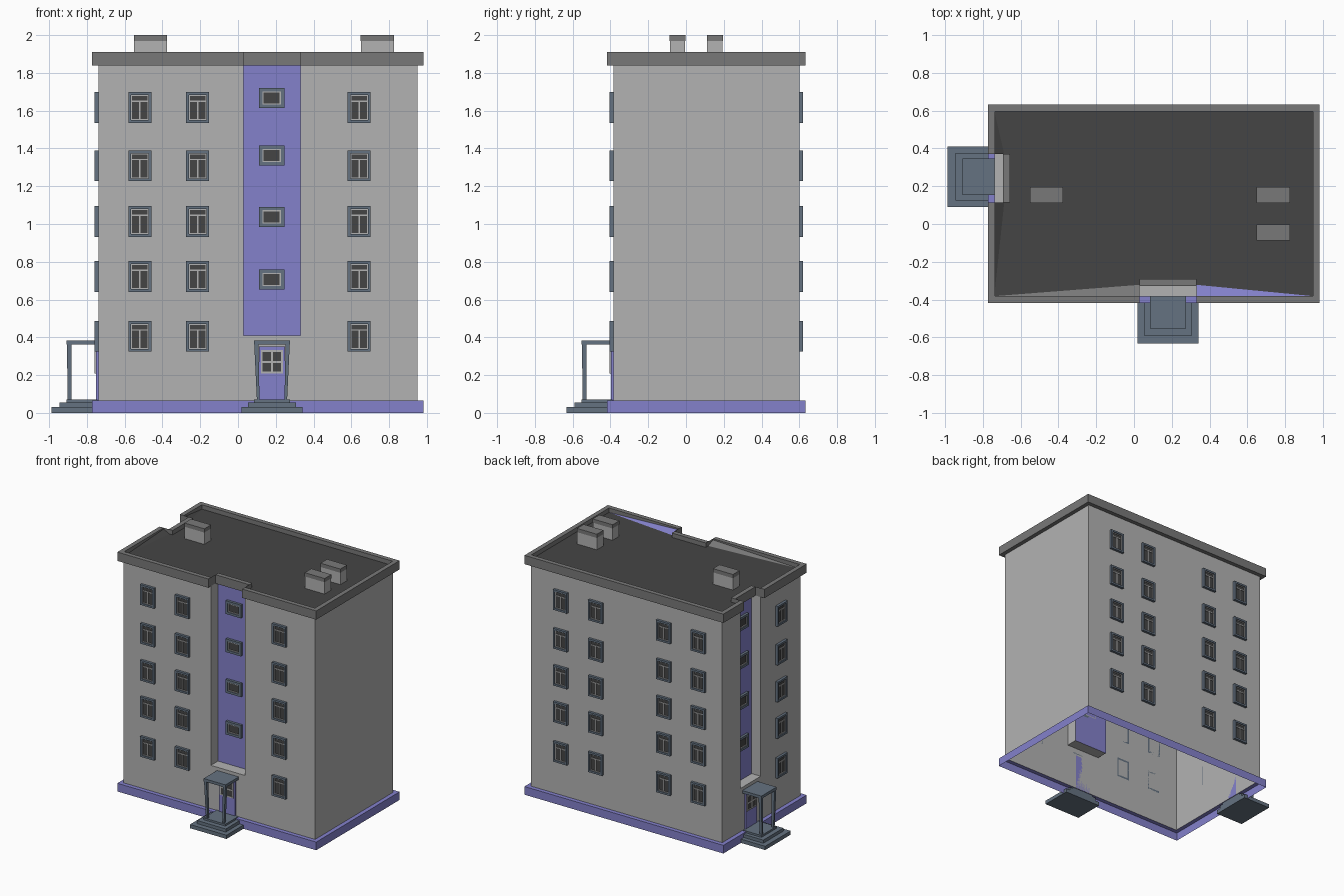
import bpy
from math import pi

if "Cube" in bpy.data.objects:
    bpy.data.objects.remove(bpy.data.objects["Cube"])


def material(name, rgb):
    m = bpy.data.materials.new(name)
    m.diffuse_color = (*rgb, 1)
    m.use_nodes = True
    m.node_tree.nodes["Principled BSDF"].inputs["Base Color"].default_value = m.diffuse_color
    return m


GREY = material("wall_grey", (0.45, 0.45, 0.45))
PURPLE = material("violet_paint", (0.23, 0.22, 0.60))
SLATE = material("slate", (0.13, 0.17, 0.22))
DARK = material("dark", (0.06, 0.06, 0.06))
MID = material("parapet_grey", (0.19, 0.19, 0.19))
MATS = [GREY, PURPLE, SLATE, DARK, MID]
G, P, S, D, M = range(5)


def make_mesh(name, verts, faces, slots):
    me = bpy.data.meshes.new(name)
    me.from_pydata(verts, [], faces)
    for m in MATS:
        me.materials.append(m)
    for poly, s in zip(me.polygons, slots):
        poly.material_index = s
    return me


def place(name, me, loc=(0, 0, 0), rot=0):
    ob = bpy.data.objects.new(name, me)
    ob.location = loc
    ob.rotation_euler = (0, 0, rot)
    bpy.context.collection.objects.link(ob)
    return ob


def loft(name, rings, slot, special=()):
    """Bridge rings of equal length; edges listed in special are violet."""
    n = len(rings[0])
    faces, slots = [], []
    for r in range(len(rings) - 1):
        for i in range(n):
            j = (i + 1) % n
            faces.append((r * n + i, r * n + j, (r + 1) * n + j, (r + 1) * n + i))
            slots.append(P if i in special else slot)
    return place(name, make_mesh(name, [v for r in rings for v in r], faces, slots))


BOX = [(0, 3, 2, 1), (4, 5, 6, 7), (0, 1, 5, 4), (1, 2, 6, 5), (2, 3, 7, 6), (3, 0, 4, 7)]


class Builder:
    """Collects boxes and frusta into one mesh."""

    def __init__(self):
        self.v, self.f, self.s = [], [], []

    def frustum(self, lo, hi, z0, z1, slot):
        b = len(self.v)
        for (x0, x1, y0, y1), z in ((lo, z0), (hi, z1)):
            self.v += [(x0, y0, z), (x1, y0, z), (x1, y1, z), (x0, y1, z)]
        self.f += [tuple(b + i for i in q) for q in BOX]
        self.s += [slot] * 6

    def box(self, x0, x1, y0, y1, z0, z1, slot):
        self.frustum((x0, x1, y0, y1), (x0, x1, y0, y1), z0, z1, slot)

    def frame(self, hx, hz, t, y0, y1, slot, cz=0):
        for a in (-hx, hx - t):
            self.box(a, a + t, y0, y1, cz - hz, cz + hz, slot)
        for a in (cz - hz, cz + hz - t):
            self.box(-hx + t, hx - t, y0, y1, a, a + t, slot)

    def mesh(self, name):
        return make_mesh(name, self.v, self.f, self.s)


def outline(z, o=0.0, notched=True):
    """Building plan with a front and a left recess, pushed out by o."""
    x0, x1, y0, y1 = -0.74 - o, 0.95 + o, -0.385 - o, 0.60 + o
    ny, nx = (-0.295 - o, -0.66 - o) if notched else (y0, x0)
    pts = [(x0, y0), (0.03, y0), (0.03, ny), (0.33, ny), (0.33, y0), (x1, y0),
           (x1, y1), (x0, y1), (x0, 0.37), (nx, 0.37), (nx, 0.115), (x0, 0.115)]
    return [(x, y, z) for x, y in pts]


def rect(z, o=0.0):
    p = outline(z, o)
    return [p[0], p[5], p[6], p[7]]


# Walls: plain ground floor, recessed stairwell strips above
loft("ground_floor_walls", [rect(0.065), rect(0.41)], G)
loft("upper_walls", [outline(0.41), outline(1.84)], G, special=(2, 9))
o41 = outline(0.41)
place("recess_ledges", make_mesh("recess_ledges", o41, [(1, 4, 3, 2), (8, 11, 10, 9)], [G, G]))

# Plinth band with open underside
loft("plinth", [rect(0, 0.033), rect(0.065, 0.033), rect(0.065)], P)

# Parapet following the recesses
loft("parapet", [outline(1.84), outline(1.84, 0.033), outline(1.91, 0.033),
                 outline(1.91, -0.003), outline(1.86, -0.003)], M)

# Roof deck with sloped slivers beside the recesses
rz, tz = 1.875, 1.90
rv = [(-0.74, -0.382, rz), (0.03, -0.322, rz), (0.33, -0.322, rz), (0.95, -0.382, rz),
      (0.95, 0.60, rz), (-0.74, 0.60, rz), (-0.687, 0.37, rz), (-0.687, 0.115, rz),
      (0.03, -0.382, tz), (0.33, -0.382, tz), (-0.737, 0.37, tz), (-0.737, 0.115, tz)]
place("roof", make_mesh("roof", rv, [tuple(range(8)), (0, 8, 1), (2, 9, 3), (5, 10, 6), (7, 11, 0)],
                        [D, M, P, D, D]))

# Chimneys
b = Builder()
b.box(-0.087, 0.087, -0.041, 0.041, 1.87, 1.97, G)
b.box(-0.088, 0.088, -0.042, 0.042, 1.97, 2.0, M)
chimney = b.mesh("chimney")
for x, y in ((-0.463, 0.153), (0.738, 0.153), (0.738, -0.045)):
    place("chimney", chimney, (x, y, 0))

# Casement window: slate surround, pale sash bars, dark panes
b = Builder()
b.frame(0.061, 0.081, 0.015, -0.02, 0, S)
b.frame(0.046, 0.066, 0.005, -0.012, 0, G)
b.box(-0.041, 0.041, -0.007, -0.002, -0.061, 0.061, D)
b.box(-0.041, 0.041, -0.012, -0.006, 0.030, 0.037, G)
b.box(-0.004, 0.004, -0.012, -0.006, -0.061, 0.030, G)
window = b.mesh("window")

# Small stairwell window
b = Builder()
b.frame(0.067, 0.053, 0.018, -0.02, 0, S)
b.frame(0.049, 0.035, 0.006, -0.014, 0, G)
b.box(-0.043, 0.043, -0.008, -0.002, -0.029, 0.029, D)
stair_window = b.mesh("stair_window")

for z in (0.405, 0.722, 1.013, 1.308, 1.617):
    for x in (-0.52, -0.214, 0.642):
        place("front_window", window, (x, -0.385, z))
    for x in (-0.535, -0.23, 0.37, 0.68):
        place("back_window", window, (x, 0.60, z), pi)
    place("side_window", window, (-0.74, -0.135, z), -pi / 2)
for z in (0.706, 1.038, 1.363, 1.667):
    place("front_stair_window", stair_window, (0.178, -0.295, z))
    place("side_stair_window", stair_window, (-0.66, 0.243, z), -pi / 2)

# Entrance: steps, two tapered leaning posts and a flat canopy
b = Builder()
b.box(-0.161, 0.161, -0.247, -0.005, 0, 0.03, S)
b.box(-0.126, 0.126, -0.206, -0.005, 0.03, 0.055, S)
b.box(-0.096, 0.096, -0.168, -0.005, 0.055, 0.07, S)
b.box(-0.096, 0.096, -0.168, 0, 0.362, 0.384, S)
b.frustum((-0.080, -0.066, -0.162, -0.142), (-0.094, -0.072, -0.166, -0.142), 0.07, 0.362, S)
b.frustum((0.066, 0.080, -0.162, -0.142), (0.072, 0.094, -0.166, -0.142), 0.07, 0.362, S)
porch = b.mesh("porch")

# Door with a four-pane light
b = Builder()
b.box(-0.07, 0.07, -0.012, 0, 0.066, 0.35, P)
b.box(-0.05, 0.05, -0.015, -0.011, 0.215, 0.325, D)
b.frame(0.059, 0.062, 0.010, -0.019, -0.011, G, cz=0.27)
b.box(-0.005, 0.005, -0.019, -0.013, 0.215, 0.325, G)
b.box(-0.05, 0.05, -0.0185, -0.013, 0.265, 0.275, G)
door = b.mesh("door")

for side, loc, rot in (("front", (0.18, -0.385, 0), 0), ("side", (-0.74, 0.25, 0), -pi / 2)):
    place(side + "_porch", porch, loc, rot)
    place(side + "_door", door, loc, rot)
